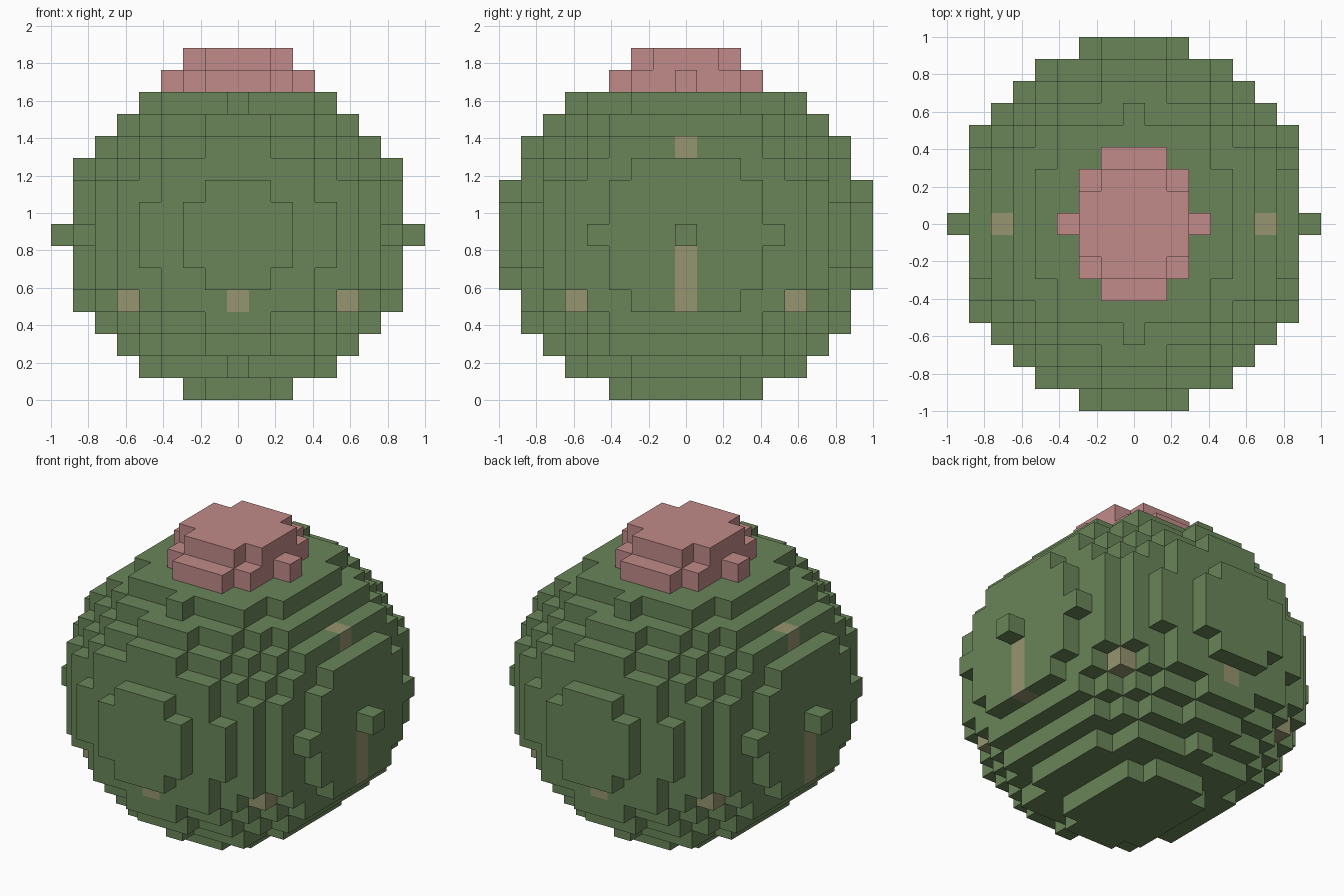
import bpy
import bmesh
from mathutils import Vector

cube = bpy.data.objects.get("Cube")
if cube:
    bpy.data.objects.remove(cube, do_unlink=True)

U = 2 / 17            # edge of one block
MID = 7               # layer at the widest point of the ball


def material(name, rgb):
    mat = bpy.data.materials.new(name)
    mat.use_nodes = True
    mat.diffuse_color = (*rgb, 1)
    mat.node_tree.nodes["Principled BSDF"].inputs["Base Color"].default_value = (*rgb, 1)
    return mat


GREEN = material("cactus green", (0.144, 0.235, 0.098))
TAN = material("spine tan", (0.305, 0.300, 0.162))
PINK = material("flower pink", (0.527, 0.258, 0.250))


def slab(layer, rows):
    """Blocks of one layer; rows maps |y| to the half width in x."""
    return {(x, s * y, layer) for y, w in rows.items()
            for s in (-1, 1) for x in range(-w, w + 1)}


def block_object(name, cells, mats, pick=lambda c: 0):
    """Closed mesh of the outer faces of a set of unit blocks."""
    bm = bmesh.new()
    verts = {}

    def vert(p):
        key = tuple(round(v * 2) for v in p)
        if key not in verts:
            verts[key] = bm.verts.new(((p[0]) * U, p[1] * U, (p[2] + 0.5) * U))
        return verts[key]

    for c in sorted(cells):
        for axis in range(3):
            for sign in (-1, 1):
                n = [0, 0, 0]
                n[axis] = sign
                if tuple(a + b for a, b in zip(c, n)) in cells:
                    continue
                n = Vector(n)
                a = Vector((0, 0, 0))
                a[(axis + 1) % 3] = 1
                b = n.cross(a)
                corners = [Vector(c) + 0.5 * (n + i * a + j * b)
                           for i, j in ((-1, -1), (1, -1), (1, 1), (-1, 1))]
                face = bm.faces.new([vert(p) for p in corners])
                face.material_index = pick(c)
    mesh = bpy.data.meshes.new(name)
    bm.to_mesh(mesh)
    bm.free()
    for m in mats:
        mesh.materials.append(m)
    obj = bpy.data.objects.new(name, mesh)
    bpy.context.collection.objects.link(obj)
    return obj


# Stepped ball: blocks inside an ellipsoid, with a flat foot
A, B, C = 1 / 64, 0.0142, 0.01754
body = {(x, y, z) for x in range(-8, 9) for y in range(-8, 9) for z in range(1, 14)
        if A * x * x + B * y * y + C * (z - MID) ** 2 <= 1}
body |= slab(0, {0: 2, 1: 2, 2: 2, 3: 1})


# Spines: single blocks in a regular pattern
def is_spine(c):
    x, y, z = abs(c[0]), abs(c[1]), c[2]
    return int((x, y, z) in {(5, 5, 4), (0, 7, 4), (6, 0, 11)}
               or (x == 7 and y == 0 and 4 <= z <= 6))


block_object("cactus_body", body, [GREEN, TAN], is_spine)

# Flower cap: two stepped layers
flower = slab(14, {0: 3, 1: 2, 2: 2, 3: 1}) | slab(15, {0: 2, 1: 2, 2: 1})
block_object("flower_cap", flower, [PINK])
